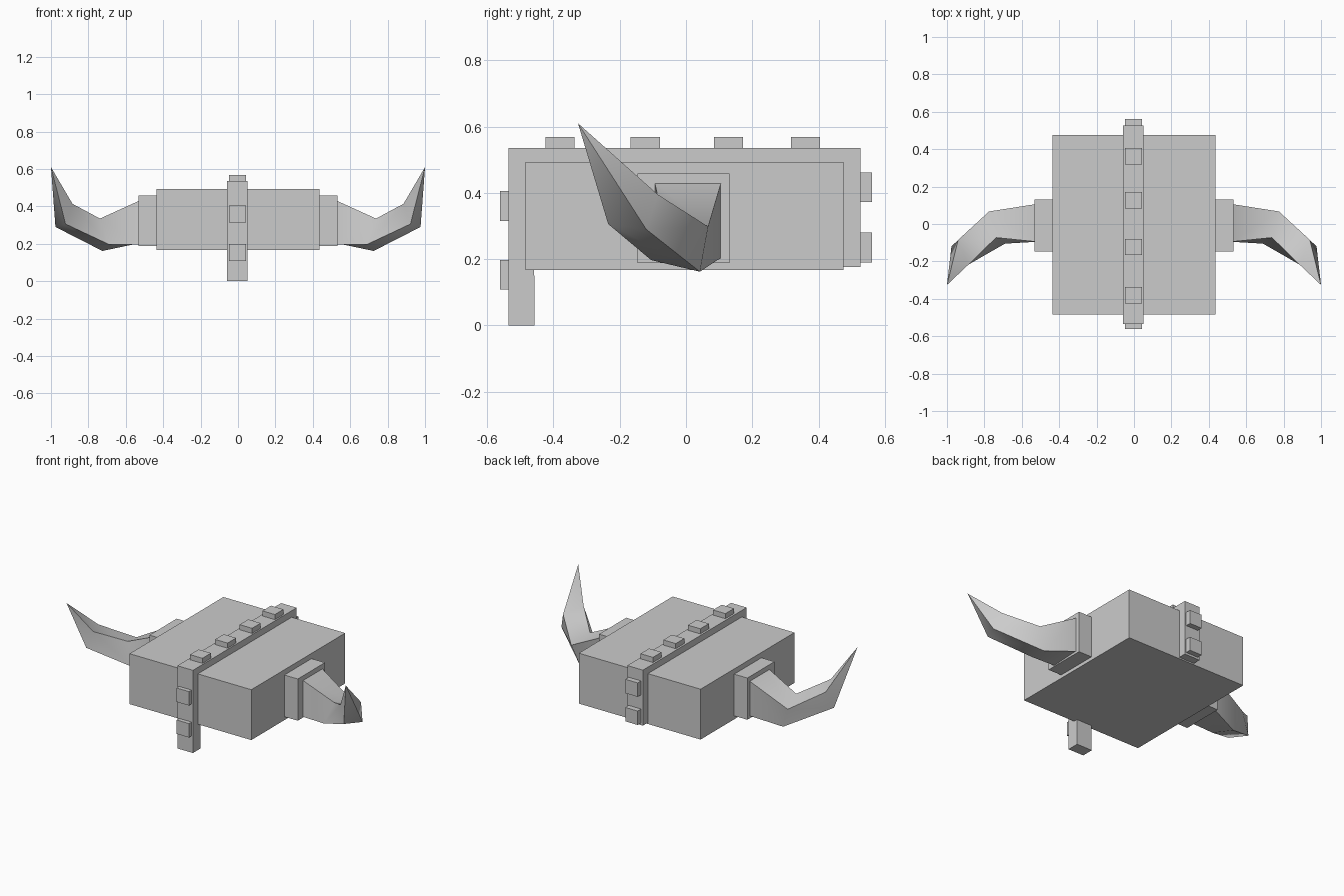
import bpy, bmesh

cube = bpy.data.objects.get("Cube")
if cube:
    bpy.data.objects.remove(cube, do_unlink=True)

GREY = (0.6, 0.6, 0.6, 1.0)
grey = bpy.data.materials.new("plain_grey")
grey.use_nodes = True
grey.diffuse_color = GREY
grey.node_tree.nodes["Principled BSDF"].inputs["Base Color"].default_value = GREY


def finish(name, bm):
    bmesh.ops.recalc_face_normals(bm, faces=bm.faces)
    mesh = bpy.data.meshes.new(name)
    bm.to_mesh(mesh)
    bm.free()
    mesh.materials.append(grey)
    obj = bpy.data.objects.new(name, mesh)
    bpy.context.collection.objects.link(obj)
    return obj


def box(name, x, y, z):
    """Box from its (low, high) extent on each axis."""
    bm = bmesh.new()
    bmesh.ops.create_cube(bm, size=1)
    for v in bm.verts:
        v.co = [sum(r) / 2 + c * (r[1] - r[0]) for r, c in zip((x, y, z), v.co)]
    return finish(name, bm)


def band(name, x, profile):
    """Side profile (y, z) extruded across x."""
    bm = bmesh.new()
    face = bm.faces.new([bm.verts.new((x[0], y, z)) for y, z in profile])
    out = bmesh.ops.extrude_face_region(bm, geom=[face])
    moved = [g for g in out["geom"] if isinstance(g, bmesh.types.BMVert)]
    bmesh.ops.translate(bm, verts=moved, vec=(x[1] - x[0], 0, 0))
    return finish(name, bm)


def horn(name, side, rings, tip):
    """Four-sided horn: smooth along its length, crisp along its corners."""
    bm = bmesh.new()
    loops = [[bm.verts.new((side * x, y, z)) for x, y, z in r] for r in rings]
    end = bm.verts.new((side * tip[0], tip[1], tip[2]))
    bm.faces.new(loops[0])
    for i in range(4):
        j = (i + 1) % 4
        for a, b in zip(loops, loops[1:]):
            bm.faces.new((a[i], a[j], b[j], b[i]))
        bm.faces.new((loops[-1][i], loops[-1][j], end))
    for f in bm.faces:
        f.smooth = True
    for i in range(4):
        chain = [loop[i] for loop in loops] + [end]
        for a, b in zip(chain, chain[1:]):
            bm.edges.get((a, b)).smooth = False
    for i in range(4):
        bm.edges.get((loops[0][i], loops[0][(i + 1) % 4])).smooth = False
    return finish(name, bm)


# Helmet body
box("helmet_body", (-0.437, 0.435), (-0.485, 0.475), (0.167, 0.493))

# Central band running over the top, with the nose guard in front
band("centre_band", (-0.06, 0.052), [
    (-0.535, 0), (-0.457, 0), (-0.46, 0.45), (0.45, 0.45),
    (0.45, 0.176), (0.526, 0.176), (0.526, 0.535), (-0.535, 0.535)])

# Studs on the band
STUD_X = (-0.047, 0.042)
for i, y in enumerate((-0.38, -0.123, 0.128, 0.361)):
    box(f"top_stud_{i + 1}", STUD_X, (y - 0.044, y + 0.044), (0.53, 0.568))
for i, z in enumerate((0.153, 0.36)):
    box(f"front_stud_{i + 1}", STUD_X, (-0.562, -0.53), (z - 0.045, z + 0.045))
for i, z in enumerate((0.235, 0.417)):
    box(f"back_stud_{i + 1}", STUD_X, (0.52, 0.561), (z - 0.045, z + 0.045))

# Horns and their mounts; ring corners: top back, bottom back, bottom front, top front
RINGS = [
    [(0.52, 0.107, 0.434), (0.52, 0.107, 0.205), (0.52, -0.095, 0.195), (0.52, -0.095, 0.434)],
    [(0.775, 0.067, 0.298), (0.725, 0.042, 0.162), (0.69, -0.105, 0.197), (0.738, -0.073, 0.335)],
    [(0.94, -0.085, 0.395), (0.976, -0.12, 0.29), (0.922, -0.235, 0.306), (0.885, -0.217, 0.414)],
]
for label, side in (("left", 1), ("right", -1)):
    x = sorted((side * 0.42, side * 0.531))
    box(f"{label}_horn_mount", x, (-0.147, 0.131), (0.189, 0.459))
    horn(f"{label}_horn", side, RINGS, (1.0, -0.326, 0.61))
